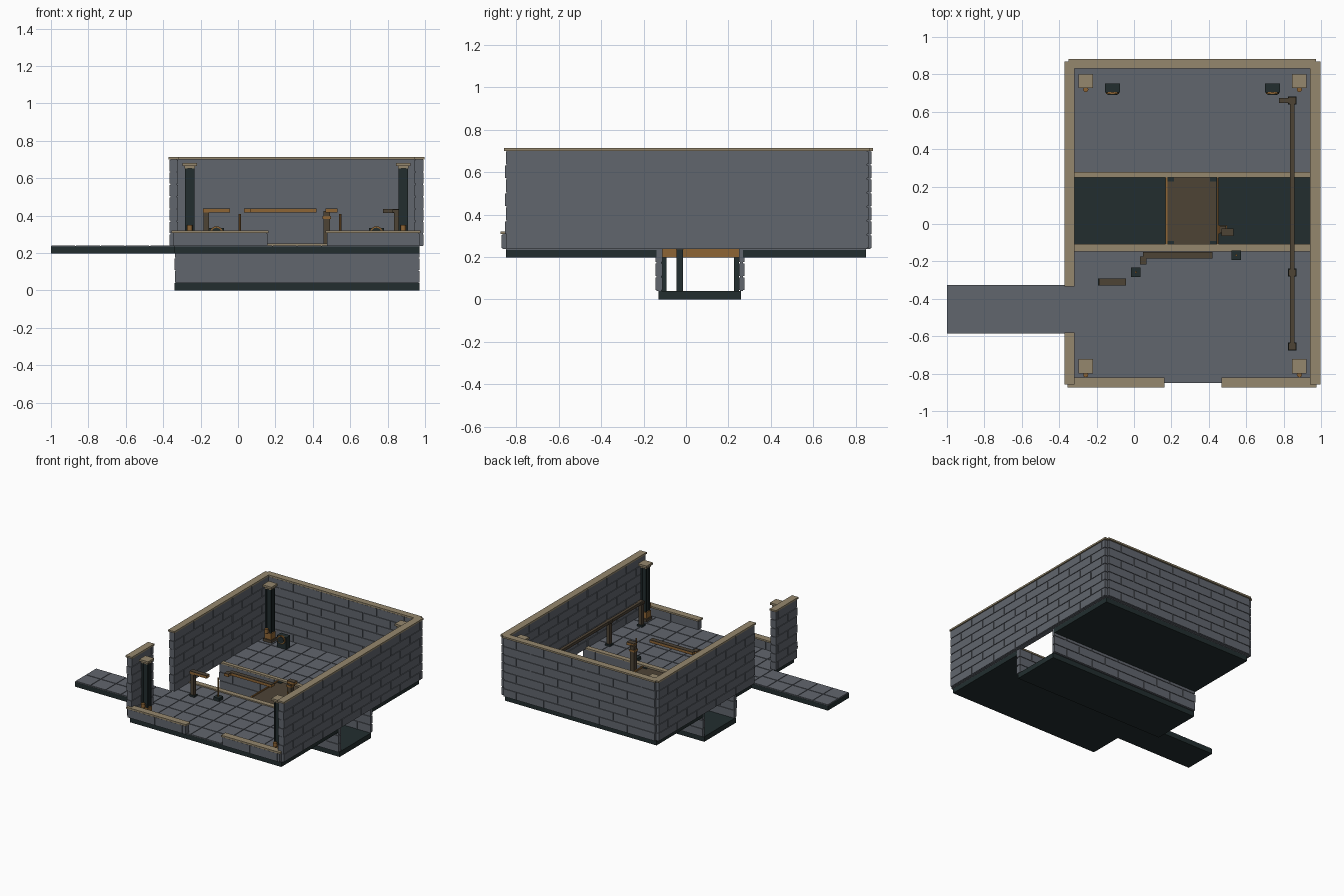
import bpy, bmesh, math
from mathutils import Vector, Matrix

cube = bpy.data.objects.get("Cube")
if cube:
    bpy.data.objects.remove(cube, do_unlink=True)


def material(name, r, g, b):
    m = bpy.data.materials.new(name)
    m.use_nodes = True
    m.diffuse_color = (r, g, b, 1)
    m.node_tree.nodes["Principled BSDF"].inputs["Base Color"].default_value = (r, g, b, 1)
    return m


STONE = material("grey stone", .12, .132, .155)
TRIM = material("tan trim stone", .30, .245, .155)
DARK = material("dark iron", .016, .027, .028)
BROWN = material("aged bronze", .075, .056, .036)
COPPER = material("copper", .27, .13, .035)


def add_box(bm, lo, hi):
    lo, hi = Vector(lo), Vector(hi)
    size = hi - lo
    mat = Matrix.Translation((lo + hi) / 2) @ Matrix.Diagonal((*size, 1))
    bmesh.ops.create_cube(bm, size=1, matrix=mat)


def finish(name, bm, mat):
    mesh = bpy.data.meshes.new(name)
    bm.to_mesh(mesh)
    bm.free()
    mesh.materials.append(mat)
    obj = bpy.data.objects.new(name, mesh)
    bpy.context.collection.objects.link(obj)
    return obj


def box(name, mat, x, y, z):
    bm = bmesh.new()
    add_box(bm, (x[0], y[0], z[0]), (x[1], y[1], z[1]))
    return finish(name, bm, mat)


def block(name, mat, center, size):
    return box(name, mat, *[(c - s / 2, c + s / 2) for c, s in zip(center, size)])


def cylinder(name, mat, center, radius, depth, axis="Z", sides=12):
    bm = bmesh.new()
    turn = {"X": Matrix.Rotation(math.pi / 2, 4, "Y"),
            "Y": Matrix.Rotation(math.pi / 2, 4, "X"), "Z": Matrix()}[axis]
    bmesh.ops.create_cone(bm, cap_ends=True, segments=sides, radius1=radius, radius2=radius,
                          depth=depth, matrix=Matrix.Translation(center) @ turn)
    return finish(name, bm, mat)


def brick_wall(name, x, y, z, rows, brick=.24, gap=.007, recess=.005):
    """Running-bond wall: full-depth bricks around a slightly thinner core."""
    along = 0 if x[1] - x[0] > y[1] - y[0] else 1
    lo, hi = Vector((x[0], y[0], z[0])), Vector((x[1], y[1], z[1]))
    bm = bmesh.new()
    inset = Vector((recess, recess, 0))
    add_box(bm, lo + inset, hi - inset)
    row_h = (hi.z - lo.z) / rows
    for r in range(rows):
        pos = lo[along] - (r % 2) * brick / 2
        while pos < hi[along] - gap:
            a, b = lo.copy(), hi.copy()
            a[along] = max(pos + gap / 2, lo[along])
            b[along] = min(pos + brick - gap / 2, hi[along])
            a.z = lo.z + r * row_h + gap / 2
            b.z = lo.z + (r + 1) * row_h - gap / 2
            if b[along] - a[along] > gap:
                add_box(bm, a, b)
            pos += brick
    return finish(name, bm, STONE)


def tiled_floor(name, x, y, tile=.13, gap=.006):
    """Dark slab carrying a grid of raised stone tiles."""
    box(name + "_slab", DARK, x, y, (.197, .234))
    bm = bmesh.new()
    add_box(bm, (x[0], y[0], .234), (x[1], y[1], .237))
    nx, ny = round((x[1] - x[0]) / tile), round((y[1] - y[0]) / tile)
    sx, sy = (x[1] - x[0]) / nx, (y[1] - y[0]) / ny
    for i in range(nx):
        for j in range(ny):
            px, py = x[0] + i * sx, y[0] + j * sy
            add_box(bm, (px + gap / 2, py + gap / 2, .236),
                    (px + sx - gap / 2, py + sy - gap / 2, .241))
    finish(name + "_tiles", bm, STONE)


# Floors and walkway
WIDE = (-.34, .97)
tiled_floor("front_floor", WIDE, (-.85, -.14))
tiled_floor("back_floor", WIDE, (.27, .85))
tiled_floor("walkway", (-1, -.34), (-.585, -.325))

# Sunken channel
box("channel_bed", DARK, WIDE, (-.13, .26), (0, .04))
for side, y in (("front", (-.145, -.11)), ("back", (.25, .275))):
    brick_wall("channel_wall_" + side, WIDE, y, (.04, .24), 3)
    box("channel_kerb_" + side, TRIM, (-.32, .945), (y[0] - .002, y[1] + .003), (.238, .25))

# Bridge over the channel
box("bridge_deck", BROWN, (.18, .44), (-.115, .252), (.197, .235))
for x in (.174, .448):
    block("bridge_edge", COPPER, (x, .07, .22), (.01, .36, .045))
for x in (.196, .424):
    for y in (-.103, .238):
        block("bridge_post", DARK, (x, y, .139), (.034, .024, .2))

# Tall and low brick walls with trim caps
WALLS = (
    ("right_side", (.945, .993), (-.853, .86), .70, 7),
    ("back", (-.345, .968), (.836, .875), .70, 7),
    ("left_side_long", (-.367, -.322), (-.328, .86), .70, 7),
    ("left_side_short", (-.367, -.322), (-.853, -.587), .70, 7),
    ("front_low_a", (-.35, .157), (-.87, -.83), .308, 1),
    ("front_low_b", (.472, .97), (-.87, -.83), .308, 1),
)
for name, x, y, top, rows in WALLS:
    brick_wall(name + "_wall", x, y, (.238, top), rows)
    box(name + "_cap", TRIM, (x[0] - .005, x[1] + .005), (y[0] - .005, y[1] + .008),
        (top, top + .013))

# Corner pillars
for x in (-.258, .884):
    for y in (-.76, .765):
        block("pillar_foot", BROWN, (x, y, .25), (.07, .07, .025))
        block("pillar_base", COPPER, (x, y, .285), (.056, .056, .05))
        block("pillar_shaft", DARK, (x, y, .47), (.036, .036, .38))
        for dx in (-.019, .019):
            for dy in (-.019, .019):
                block("pillar_rib", DARK, (x + dx, y + dy, .48), (.012, .012, .35))
        block("pillar_neck", TRIM, (x, y, .658), (.056, .056, .014))
        block("pillar_cap", TRIM, (x, y, .673), (.076, .076, .016))
        block("pillar_lamp_arm", BROWN, (x, y - .035, .325), (.022, .03, .02))
        cylinder("pillar_lamp", COPPER, (x, y - .046, .335), .014, .03)

# Gauge boxes near the back wall
for x in (-.115, .74):
    block("gauge_box", DARK, (x, .727, .287), (.08, .05, .095))
    cylinder("gauge_ring", COPPER, (x, .7, .31), .034, .012, "Y", 16)
    cylinder("gauge_face", DARK, (x, .695, .31), .026, .008, "Y", 16)

# Long pipe beside the right wall
PIPE_X, PIPE_Z = .846, .425
block("wall_pipe", BROWN, (PIPE_X, 0, PIPE_Z), (.024, 1.32, .022))
block("wall_pipe_outlet", BROWN, (.82, .66, PIPE_Z), (.09, .026, .022))
for y in (-.655, -.26, .66):
    block("wall_pipe_leg", BROWN, (PIPE_X, y, .33), (.026, .026, .19))
    block("wall_pipe_joint", BROWN, (PIPE_X, y, PIPE_Z), (.04, .036, .018))
    block("wall_pipe_foot", DARK, (PIPE_X, y, .247), (.044, .044, .014))


def bar(name, center, size):
    """Copper bar topped by a bronze strip."""
    block(name, COPPER, center, size)
    cx, cy, cz = center
    block(name + "_top", BROWN, (cx, cy, cz + size[2] / 2 + .002), (size[0], size[1], .005))


# Standing pipe with a side arm
block("elbow_pipe_leg", BROWN, (-.17, -.31, .335), (.028, .028, .19))
block("elbow_pipe_foot", DARK, (-.17, -.31, .247), (.044, .036, .014))
bar("elbow_pipe_arm", (-.115, -.31, .426), (.146, .036, .018))

# Suspended rail by the channel
bar("channel_rail", (.234, -.167, .426), (.37, .036, .018))
bar("channel_rail_end", (.05, -.195, .426), (.036, .045, .018))

# Lever stands
for x, y in ((.01, -.258), (.547, -.167)):
    block("lever_base", DARK, (x, y, .253), (.05, .05, .026))
    cylinder("lever_rod", COPPER, (x, y, .335), .006, .15, sides=8)

# Riser pipe at the bridge
block("riser_pipe", BROWN, (.475, -.03, .33), (.036, .036, .19))
block("riser_foot", DARK, (.475, -.03, .14), (.03, .03, .2))
block("riser_collar", COPPER, (.475, -.03, .39), (.044, .044, .014))
bar("riser_arm", (.5, -.045, .426), (.062, .04, .018))
